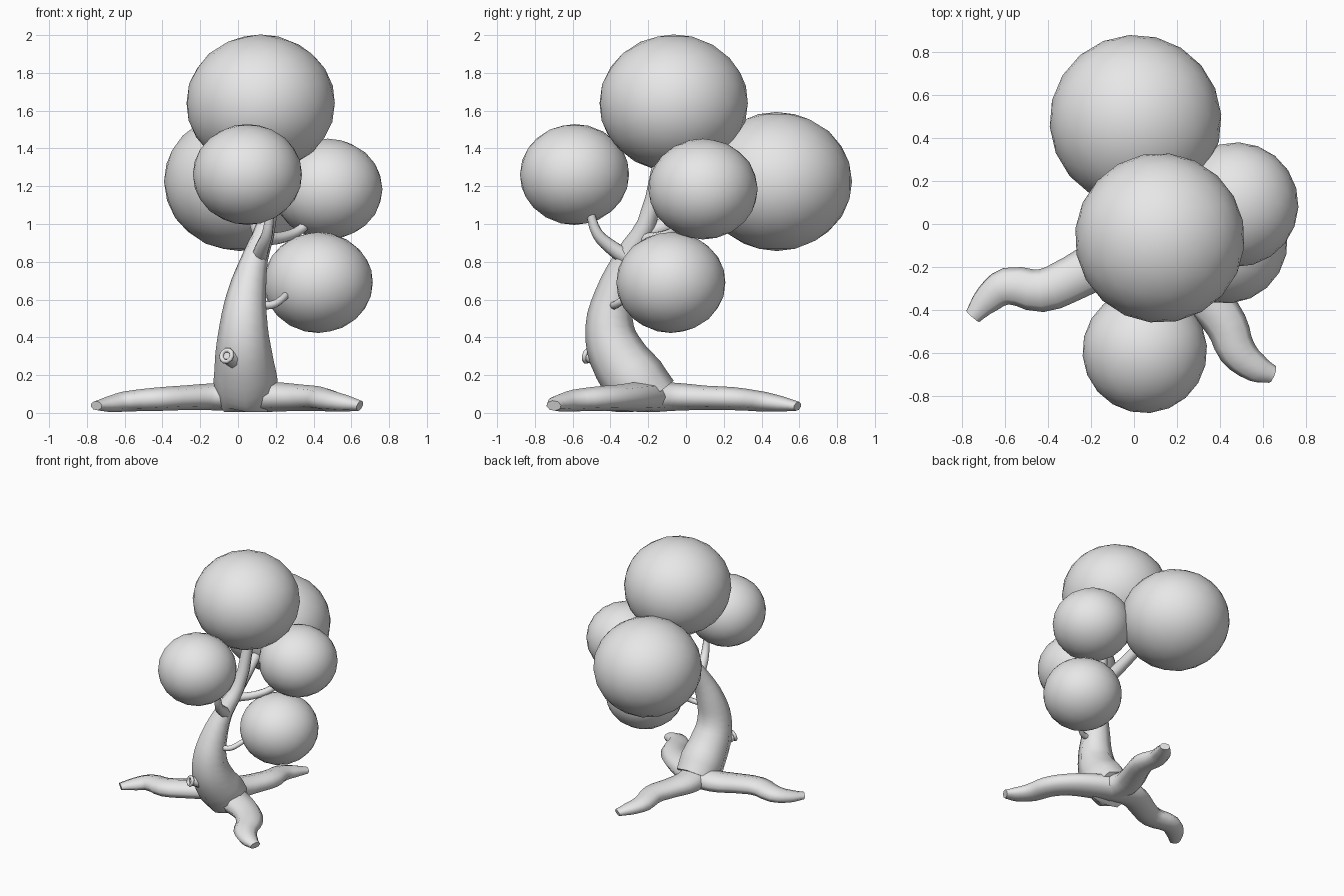
import bpy
import math
from mathutils import Vector

cube = bpy.data.objects.get("Cube")
if cube:
    bpy.data.objects.remove(cube, do_unlink=True)

grey = bpy.data.materials.new("plain grey")
grey.use_nodes = True
grey.diffuse_color = (0.8, 0.8, 0.8, 1)
grey.node_tree.nodes["Principled BSDF"].inputs["Base Color"].default_value = (0.8, 0.8, 0.8, 1)


def finish(obj, name):
    obj.name = name
    obj.data.materials.clear()
    obj.data.materials.append(grey)
    obj.data.shade_smooth()


def limb(name, points, flat=1.0, steps=3):
    """Tapered tube through (x, y, z, radius) points, optionally flattened in z."""
    curve = bpy.data.curves.new(name + " path", 'CURVE')
    curve.dimensions = '3D'
    curve.bevel_depth = 1.0
    curve.bevel_resolution = 2
    curve.resolution_u = steps
    curve.use_fill_caps = True
    spline = curve.splines.new('BEZIER')
    spline.bezier_points.add(len(points) - 1)
    for bp, (x, y, z, r) in zip(spline.bezier_points, points):
        bp.co = (x, y, z / flat)
        bp.radius = r
        bp.handle_left_type = bp.handle_right_type = 'AUTO'
    path = bpy.data.objects.new(name + " path", curve)
    bpy.context.collection.objects.link(path)
    depsgraph = bpy.context.evaluated_depsgraph_get()
    mesh = bpy.data.meshes.new_from_object(path.evaluated_get(depsgraph))
    bpy.data.objects.remove(path, do_unlink=True)
    for v in mesh.vertices:
        v.co.z = max(v.co.z * flat, 0.005)
    obj = bpy.data.objects.new(name, mesh)
    bpy.context.collection.objects.link(obj)
    finish(obj, name)
    return obj


def foliage(name, centre, radius, tilt):
    """Slightly squashed ball of leaves."""
    bpy.ops.mesh.primitive_ico_sphere_add(subdivisions=3, radius=1, location=centre)
    obj = bpy.context.object
    obj.scale = (radius, radius, radius * 0.92)
    obj.rotation_euler.z = tilt
    finish(obj, name)


# Foliage balls
foliage("top_foliage", (0.12, -0.065, 1.64), 0.395, 0.2)
foliage("back_foliage", (0.007, 0.48, 1.225), 0.4, 0.7)
foliage("front_foliage", (0.05, -0.59, 1.262), 0.29, 0.4)
foliage("upper_side_foliage", (0.475, 0.09, 1.185), 0.29, 0.9)
foliage("lower_side_foliage", (0.425, -0.08, 0.69), 0.29, 0.1)

# Curved trunk that runs up into the top foliage
limb("trunk", [
    (0.04, -0.19, 0.07, 0.16), (0.04, -0.27, 0.17, 0.17),
    (0.03, -0.37, 0.32, 0.15), (0.03, -0.405, 0.46, 0.128),
    (0.045, -0.38, 0.62, 0.105), (0.09, -0.31, 0.82, 0.07),
    (0.15, -0.21, 1.0, 0.05), (0.19, -0.12, 1.4, 0.04)])

# Branches to the other foliage balls
limb("front_branch", [
    (0.11, -0.31, 0.82, 0.045), (0.13, -0.4, 0.88, 0.038),
    (0.155, -0.47, 0.95, 0.03), (0.17, -0.51, 1.07, 0.022)])
limb("back_branch", [
    (0.13, -0.25, 0.93, 0.05), (0.1, -0.05, 1.02, 0.045),
    (0.06, 0.25, 1.17, 0.035)])
limb("upper_side_branch", [
    (0.14, -0.23, 0.92, 0.035), (0.24, -0.14, 0.93, 0.03),
    (0.33, -0.05, 0.97, 0.027), (0.41, 0.0, 1.05, 0.022)])
limb("lower_side_branch", [
    (0.08, -0.38, 0.58, 0.025), (0.17, -0.375, 0.57, 0.021),
    (0.23, -0.33, 0.6, 0.02), (0.28, -0.22, 0.66, 0.018)])

# Cut branch stub with a raised rim
stub_end = Vector((-0.065, -0.53, 0.305))
stub_dir = Vector((-0.45, -0.8, 0.25)).normalized()
base, neck = stub_end - stub_dir * 0.12, stub_end - stub_dir * 0.015
limb("branch_stub", [(*base, 0.055), (*neck, 0.032)])
bpy.ops.mesh.primitive_torus_add(
    location=stub_end - stub_dir * 0.01, major_radius=0.032, minor_radius=0.013,
    major_segments=10, minor_segments=6,
    rotation=stub_dir.to_track_quat('Z', 'Y').to_euler())
finish(bpy.context.object, "branch_stub_rim")

# Wavy flattened roots
limb("right_root", [
    (0.04, -0.2, 0.085, 0.13), (-0.13, -0.18, 0.085, 0.115),
    (-0.28, -0.25, 0.08, 0.105), (-0.43, -0.31, 0.072, 0.1),
    (-0.59, -0.29, 0.06, 0.087), (-0.68, -0.35, 0.045, 0.068),
    (-0.75, -0.43, 0.038, 0.04)], flat=0.62)
limb("left_root", [
    (0.04, -0.2, 0.085, 0.13), (0.18, -0.26, 0.085, 0.12),
    (0.34, -0.36, 0.08, 0.105), (0.43, -0.47, 0.075, 0.098),
    (0.48, -0.59, 0.065, 0.088), (0.57, -0.67, 0.05, 0.068),
    (0.645, -0.7, 0.038, 0.042)], flat=0.66)
limb("back_root", [
    (0.04, -0.2, 0.085, 0.13), (0.02, -0.05, 0.085, 0.115),
    (0.07, 0.1, 0.08, 0.1), (0.12, 0.25, 0.075, 0.095),
    (0.11, 0.4, 0.06, 0.083), (0.15, 0.5, 0.047, 0.065),
    (0.2, 0.59, 0.035, 0.038)], flat=0.64)
